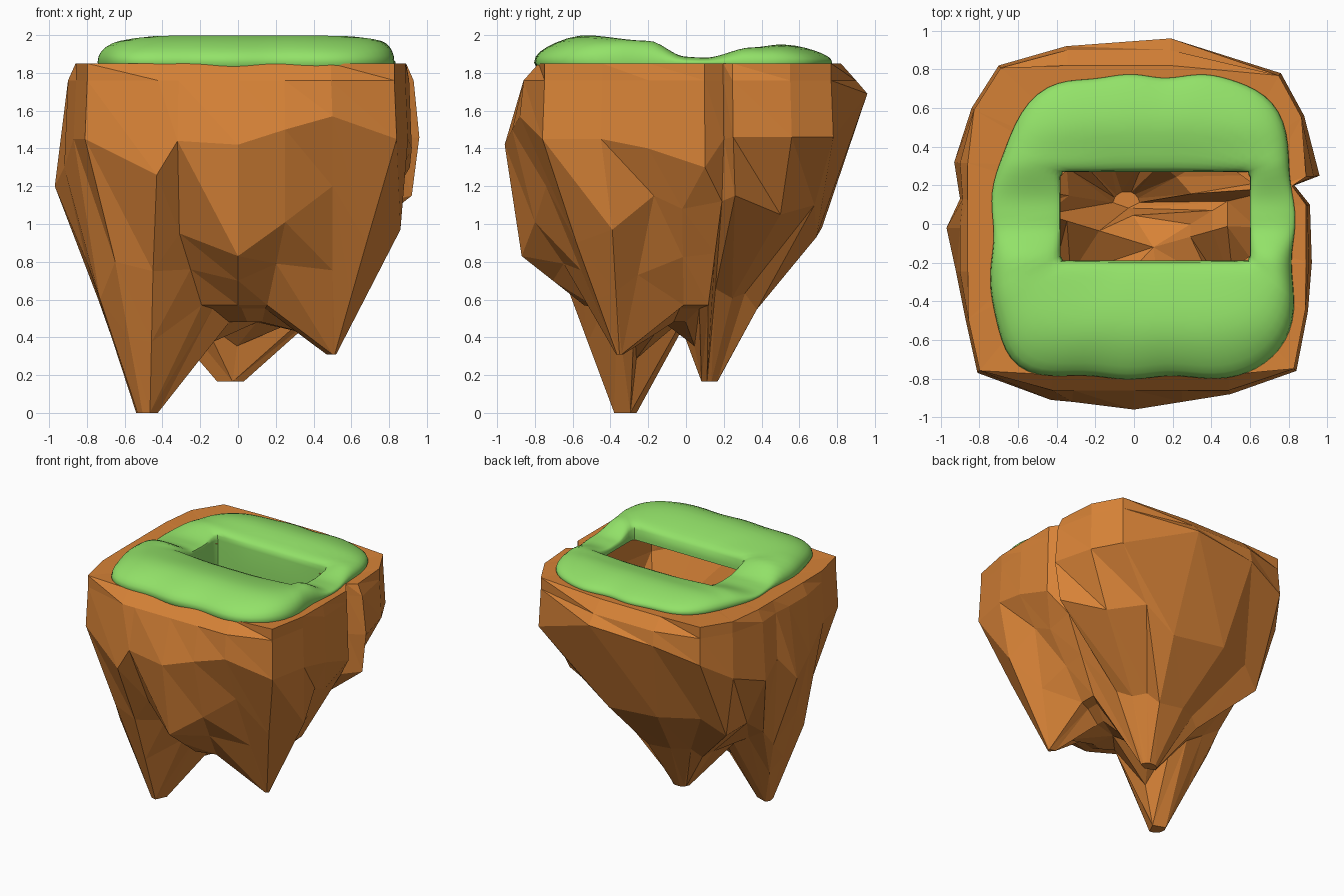
import bpy, bmesh, math
from mathutils import Vector

if "Cube" in bpy.data.objects:
    bpy.data.objects.remove(bpy.data.objects["Cube"])


def material(name, rgb):
    mat = bpy.data.materials.new(name)
    mat.use_nodes = True
    mat.diffuse_color = (*rgb, 1)
    mat.node_tree.nodes["Principled BSDF"].inputs["Base Color"].default_value = (*rgb, 1)
    return mat


def loft(name, rings, mat, closed_section=False, tip=None):
    """Skin equally sized closed rings; with a tip, end in it and use facets."""
    bm = bmesh.new()
    loops = [[bm.verts.new(p) for p in ring] for ring in rings]
    count = len(loops[0])
    pairs = list(zip(loops, loops[1:]))
    if closed_section:
        pairs.append((loops[-1], loops[0]))
    for upper, lower in pairs:
        for i in range(count):
            j = (i + 1) % count
            if tip is None:
                bm.faces.new((upper[i], upper[j], lower[j], lower[i]))
            else:
                bm.faces.new((upper[i], upper[j], lower[j]))
                bm.faces.new((upper[i], lower[j], lower[i]))
    if tip is not None:
        end = bm.verts.new(tip)
        for i in range(count):
            bm.faces.new((loops[-1][i], loops[-1][(i + 1) % count], end))
    bmesh.ops.remove_doubles(bm, verts=bm.verts, dist=0.001)
    bmesh.ops.recalc_face_normals(bm, faces=bm.faces)
    mesh = bpy.data.meshes.new(name)
    bm.to_mesh(mesh)
    bm.free()
    mesh.materials.append(mat)
    obj = bpy.data.objects.new(name, mesh)
    bpy.context.collection.objects.link(obj)
    return obj


HOLE = Vector((.11, .04, 0))
HALF_X, HALF_Y = .49, .23


def hole_edge(direction, grow, z):
    """Point where a ray from the hole centre meets its rectangular edge."""
    reach = 1 / max(abs(direction.x) / HALF_X, abs(direction.y) / HALF_Y)
    point = HOLE + direction * reach * grow
    return Vector((point.x, point.y, z))


def boxed(point, spread, z):
    """Pull a point of the rock inside the boxy outline of its top."""
    x = max(-.86 - spread, min(.89 + spread, point.x * .985))
    y = max(-.78 - spread * 2, min(.82 + spread * 2, point.y * .985))
    return Vector((x, y, z))


rock_mat = material("rock orange brown", (.68, .225, .038))
grass_mat = material("grass green", (.29, .76, .14))

# Rock: widest point of every column, anticlockwise from the front
belly = [Vector(p) for p in (
    (0, -.96, 1.42), (.25, -.92, 1.5), (.5, -.88, 1.57), (.84, -.76, 1.45),
    (.9, -.45, 1.45), (.92, -.2, 1.4), (.91, .1, 1.3), (.83, .2, 1.45),
    (.96, .25, 1.46), (.88, .56, 1.46), (.76, .78, 1.46), (.19, .96, 1.69),
    (-.35, .92, 1.65), (-.7, .82, 1.55), (-.84, .6, 1.4), (-.93, .32, 1.3),
    (-.9, .13, 1.4), (-.97, -.02, 1.2), (-.92, -.25, 1.3), (-.87, -.5, 1.45),
    (-.81, -.77, 1.45), (-.43, -.91, 1.26), (-.32, -.92, 1.44))]
# Rock: where every column turns inwards to the roots
knee = [Vector(p) for p in (
    (0, -.87, .83), (.25, -.8, 1.01), (.5, -.74, 1.2), (.68, -.58, .9),
    (.86, -.39, .97), (.8, -.17, 1.15), (.78, -.02, 1.08), (.78, .19, 1.12),
    (.92, .26, 1.15), (.68, .5, 1.05), (.45, .68, 1.1), (.2, .69, .93),
    (-.25, .72, .98), (-.55, .6, 1), (-.72, .52, .88), (-.68, .2, .85),
    (-.74, .08, .75), (-.74, -.05, .6), (-.8, -.25, .8), (-.73, -.45, .6),
    (-.65, -.62, .8), (-.45, -.66, .75), (-.31, -.69, .95))]
# Each column runs to the right (R), middle (M) or left (L) root, or an arch (A)
root_of = "AARRRRAAMMMMMMMMALLLLLA"
roots = {"R": Vector((.5, -.35, .31)), "M": Vector((-.04, .1, .165)),
         "L": Vector((-.47, -.31, 0))}
heart = Vector((.1, -.12, .48))

mouth, rim, shoulder, shin, foot, sole, inner = [], [], [], [], [], [], []
for wide, bend, key in zip(belly, knee, root_of):
    mouth.append(hole_edge((wide - HOLE).xy.to_3d().normalized(), 1.12, 1.83))
    rim.append(boxed(wide, 0, 1.85))
    shoulder.append(boxed(wide, .04, 1.76))
    if key == "A":
        foot.append(Vector((bend.x * .62, bend.y * .62, .57)))
        shin.append(bend.lerp(foot[-1], .5))
        sole.append(foot[-1].lerp(heart, .2))
        inner.append(foot[-1].lerp(heart, .5))
        inner[-1].z = heart.z
    else:
        base = roots[key]
        away = (bend.xy - base.xy).to_3d().normalized()
        foot.append(base + away * (.02 if key == "R" else .07))
        pinch = .5 if key != "M" else .7 if bend.x > .3 else .6
        shin.append(Vector((*bend.xy.lerp(foot[-1].xy, pinch), (bend.z + base.z) / 2)))
        # Inward side of the root, rising to the middle of the underside
        sole.append(Vector((*base.xy.lerp(heart.xy, .08), base.z)))
        inner.append(Vector((*base.xy.lerp(heart.xy, .25), base.z * .4 + heart.z * .6)))

loft("rock_island", [mouth, rim, shoulder, belly, knee, shin, foot, sole, inner],
     rock_mat, tip=heart)


# Grass: a puffy ring that sags beside the hole
def crest(y):
    """Height of the grass from front to back."""
    keys = ((-.85, 1.97), (-.55, 2), (-.2, 1.97), (0, 1.885), (.1, 1.88),
            (.35, 1.935), (.5, 1.95), (.85, 1.92))
    for (a, za), (b, zb) in zip(keys, keys[1:]):
        if y <= b:
            t = max(0, (y - a) / (b - a))
            return za + (zb - za) * t * t * (3 - 2 * t)
    return keys[-1][1]


def grass_outline(angle):
    """Rounded square, narrower at the back, with a wavy hem."""
    c, s = math.cos(angle), math.sin(angle)
    r = (abs(c) ** 5 + abs(s) ** 5) ** -.2
    r *= 1 + .012 * math.sin(11 * angle + 1)
    x, y = .78 * c * r, .78 * s * r
    if y > 0:
        x = x * (1 - .3 * y * y) + .1 * y * y
    return Vector((.045 + x, y - .015, 0))


FLOOR, STEPS, AROUND = 1.835, 14, 112
sections = [[] for _ in range(STEPS + 1)]
outer_hem, inner_hem = [], []
for i in range(AROUND):
    angle = math.tau * i / AROUND
    outer = grass_outline(angle)
    start = hole_edge(Vector((math.cos(angle), math.sin(angle), 0)), 1, 0)
    for k in range(STEPS + 1):
        phase = math.pi * k / STEPS
        p = start.lerp(outer, .5 - .5 * math.cos(phase))
        # Steep beside the hole, softly rounded outside
        puff = max(0, math.sin(phase)) ** (.45 if k < STEPS / 2 else .9)
        p.z = FLOOR + .02 + (crest(p.y) - FLOOR - .02) * puff
        sections[k].append(p)
    # The back and one side of the hole are lined deeper with grass
    lined = start.y > HOLE.y + HALF_Y - .01 or start.x < HOLE.x - HALF_X + .01
    inner_hem.append(Vector((*start.xy, 1.64 if lined else FLOOR - .005)))
    tuck = outer.lerp(start, .02)
    outer_hem.append(Vector((*tuck.xy, FLOOR - .005)))

grass = loft("grass_ring", sections + [outer_hem, inner_hem], grass_mat,
             closed_section=True)
bpy.ops.object.select_all(action="DESELECT")
grass.select_set(True)
bpy.context.view_layer.objects.active = grass
bpy.ops.object.shade_smooth_by_angle(angle=math.radians(50))
